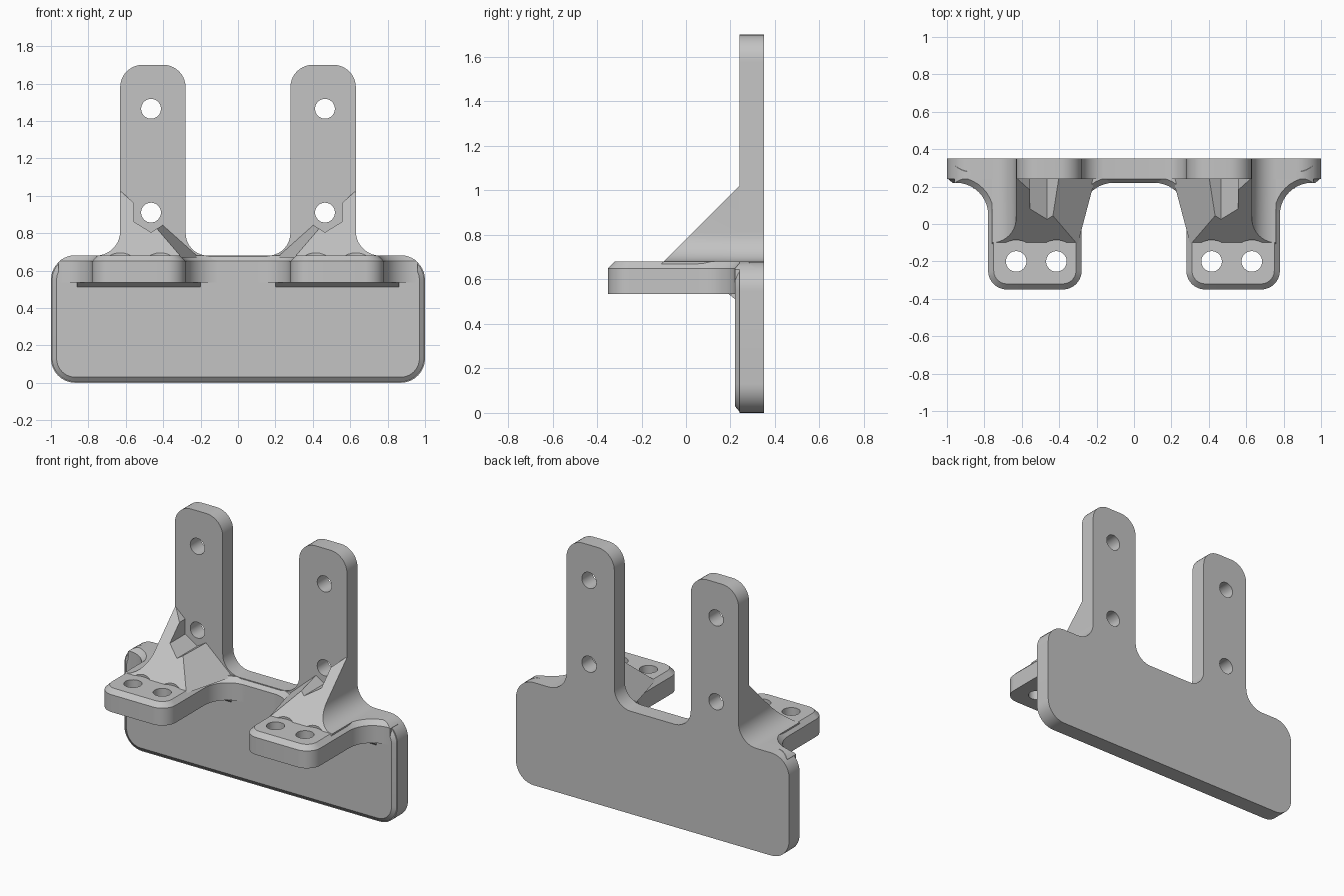
import bpy, bmesh, math
from mathutils import Vector

cube = bpy.data.objects.get("Cube")
if cube:
    bpy.data.objects.remove(cube, do_unlink=True)

grey = bpy.data.materials.new("plain_grey")
grey.use_nodes = True
grey.diffuse_color = (0.55, 0.55, 0.55, 1)
grey.node_tree.nodes["Principled BSDF"].inputs["Base Color"].default_value = (0.55, 0.55, 0.55, 1)

AXES = {
    "X": lambda u, v, d: (d, u, v),
    "Y": lambda u, v, d: (u, d, v),
    "Z": lambda u, v, d: (u, v, d),
}


def rounded(corners, steps=10):
    """Outline whose right-angled corners (u, v, radius) become arcs."""
    out = []
    for i, c in enumerate(corners):
        p = Vector(c[:2])
        if len(c) < 3:
            out.append(p)
            continue
        before = (Vector(corners[i - 1][:2]) - p).normalized()
        after = (Vector(corners[(i + 1) % len(corners)][:2]) - p).normalized()
        centre = p + c[2] * (before + after)
        for k in range(steps + 1):
            t = math.pi / 2 * k / steps
            out.append(centre - c[2] * (after * math.cos(t) + before * math.sin(t)))
    return out


def circle(u, v, r, n=32):
    return [(u + r * math.cos(math.tau * k / n), v + r * math.sin(math.tau * k / n)) for k in range(n)]


def slab(name, outline, axis, start, end, inset=0, rise=0, planes=()):
    """Extruded outline, with an optional chamfer at the end cap and plane cuts."""
    bm = bmesh.new()
    rings = [[bm.verts.new(AXES[axis](u, v, d)) for u, v in outline] for d in (start, end)]
    bm.faces.new(rings[0])
    cap = bm.faces.new(rings[1])
    n = len(outline)
    for i in range(n):
        j = (i + 1) % n
        bm.faces.new((rings[0][i], rings[0][j], rings[1][j], rings[1][i]))
    bmesh.ops.recalc_face_normals(bm, faces=bm.faces)
    if inset:
        bmesh.ops.inset_region(bm, faces=[cap], thickness=inset, depth=rise, use_even_offset=True)
    for point, normal in planes:
        cut = bmesh.ops.bisect_plane(bm, geom=bm.verts[:] + bm.edges[:] + bm.faces[:],
                                     plane_co=point, plane_no=normal, clear_outer=True)
        edges = [e for e in cut["geom_cut"] if isinstance(e, bmesh.types.BMEdge)]
        bmesh.ops.contextual_create(bm, geom=edges)
    bmesh.ops.recalc_face_normals(bm, faces=bm.faces)
    mesh = bpy.data.meshes.new(name)
    bm.to_mesh(mesh)
    bm.free()
    mesh.materials.append(grey)
    obj = bpy.data.objects.new(name, mesh)
    bpy.context.collection.objects.link(obj)
    return obj


def activate(obj):
    bpy.ops.object.select_all(action="DESELECT")
    obj.select_set(True)
    bpy.context.view_layer.objects.active = obj


def carve(obj, cutter, operation="DIFFERENCE"):
    cutter.hide_render = True
    activate(obj)
    mod = obj.modifiers.new("carve", "BOOLEAN")
    mod.object, mod.operation, mod.solver = cutter, operation, "EXACT"
    bpy.ops.object.modifier_apply(modifier=mod.name)
    bpy.data.objects.remove(cutter, do_unlink=True)


def finish(obj, mirrored=False):
    activate(obj)
    if mirrored:
        mod = obj.modifiers.new("mirror", "MIRROR")
        mod.use_mirror_merge = False
        bpy.ops.object.modifier_apply(modifier=mod.name)
    bpy.ops.object.shade_smooth_by_angle(angle=math.radians(30))


TOP = 0.68
UPRIGHT_X = 0.465

# Back panel with the two uprights and their screw holes
half = rounded([(0, 0), (1, 0, 0.13), (1, TOP, 0.13), (0.63, TOP, 0.13), (0.63, 1.7, 0.12),
                (0.28, 1.7, 0.12), (0.28, TOP, 0.12), (0, TOP)])
silhouette = half[1:-1] + [Vector((-p.x, p.y)) for p in reversed(half[1:-1])]
panel = slab("back_panel", silhouette, "Y", 0.35, 0.24)
for side in (-1, 1):
    for z in (0.91, 1.465):
        carve(panel, slab("hole", circle(side * UPRIGHT_X, z, 0.053), "Y", 0.1, 0.5))
finish(panel)


# Chamfered front plate
def plate_outline(top):
    return rounded([(-1, 0, 0.13), (1, 0, 0.13), (1, top, 0.13), (-1, top, 0.13)])


plate = slab("front_plate", plate_outline(TOP), "Y", 0.26, 0.245, inset=0.03, rise=0.025)
finish(plate)

# Shelf tabs, flaring into the plate, with two holes each
tab_outline = rounded([(0.1, 0.31), (0.96, 0.31), (0.96, 0.22), (0.78, 0.22, 0.17),
                       (0.78, -0.35, 0.1), (0.28, -0.35, 0.1), (0.28, 0.22, 0.17), (0.1, 0.22)])
tabs = slab("shelf_tabs", tab_outline, "Z", 0.535, TOP - 0.03, inset=0.03, rise=0.03)
carve(tabs, slab("trim", plate_outline(TOP + 0.002), "Y", -0.6, 0.6), "INTERSECT")
for x in (0.415, 0.63):
    carve(tabs, slab("hole", circle(x, -0.2, 0.055), "Z", 0.3, 0.9))
finish(tabs, mirrored=True)

# Small blend under each tab
blend = slab("tab_under_blends", [(0.19, 0.536), (0.221, 0.51), (0.24, 0.54)], "X", 0.2, 0.86)
finish(blend, mirrored=True)

# Sloped gussets, sloping at the front and on the inner side
gusset_outline = rounded([(0.76, 0.67), (0.76, TOP), (0.63, TOP, 0.13), (0.63, 1.2), (0.2, 1.2), (0.2, 0.67)])
a, b, c = Vector((0.43, 0.04, 0.82)), Vector((0.31, -0.1, TOP)), Vector((0.22, 0.24, TOP))
inner = (a - b).cross(c - b)
if inner.x > 0:
    inner = -inner
gussets = slab("gussets", gusset_outline, "Y", 0.25, -0.3,
               planes=[(b, Vector((0, -1, 1))), (b, inner)])
# Hexagonal nut pocket, open at the top
pocket = [(UPRIGHT_X, 0.805), (0.555, 0.86), (0.555, 0.96), (0.65, 1.045),
          (0.65, 1.3), (0.1, 1.3), (0.1, 0.86), (0.375, 0.86)]
carve(gussets, slab("pocket", pocket, "Y", -0.5, 0.5))
# Screw head clearance above the tab holes
for x in (0.415, 0.63):
    carve(gussets, slab("clearance", circle(x, -0.2, 0.115), "Z", 0.5, 1))
finish(gussets, mirrored=True)
